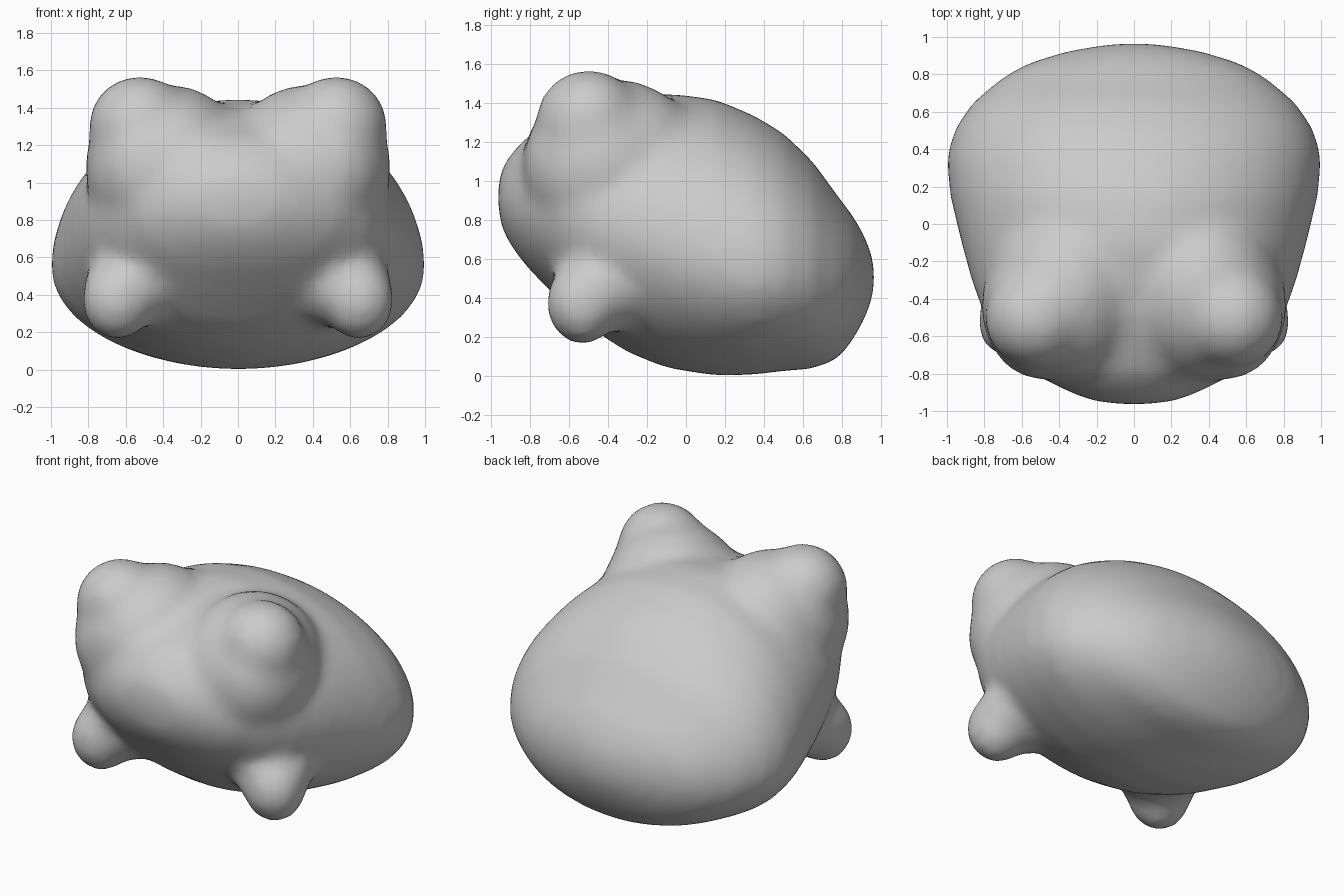
import bpy, bmesh
from math import sin, cos, pi
from mathutils import Matrix, Vector

cube = bpy.data.objects.get("Cube")
if cube:
    bpy.data.objects.remove(cube, do_unlink=True)

grey = bpy.data.materials.new("soft grey")
grey.use_nodes = True
grey.diffuse_color = (0.6, 0.6, 0.6, 1)
grey.node_tree.nodes["Principled BSDF"].inputs["Base Color"].default_value = (0.6, 0.6, 0.6, 1)

# Body cross-sections, nose to rump: y, bottom, top, widest height, half width
SECTIONS = [
    (-0.965, .86, .98, .92, .10), (-0.94, .74, 1.08, .90, .25),
    (-0.88, .64, 1.16, .88, .39), (-0.80, .54, 1.24, .87, .54),
    (-0.65, .39, 1.31, .84, .71), (-0.50, .25, 1.37, .80, .80),
    (-0.30, .12, 1.42, .74, .87), (-0.10, .04, 1.45, .67, .925),
    (0.15, 0, 1.42, .59, .985), (0.35, .005, 1.335, .54, 1.005),
    (0.50, .025, 1.245, .53, .965), (0.65, .035, 1.10, .52, .865),
    (0.78, .085, .92, .50, .71), (0.86, .19, .815, .50, .57),
    (0.925, .31, .70, .50, .36), (0.965, .43, .58, .50, .12),
]
SIDES = 48


def loft(bm):
    rings = []
    for y, low, high, mid, width in SECTIONS:
        ring = []
        for i in range(SIDES):
            a = 2 * pi * i / SIDES
            rise = high - mid if sin(a) > 0 else mid - low
            ring.append(bm.verts.new((width * cos(a), y, mid + rise * sin(a))))
        rings.append(ring)
    for r, s in zip(rings, rings[1:]):
        for i in range(SIDES):
            j = (i + 1) % SIDES
            bm.faces.new((r[i], r[j], s[j], s[i]))
    bm.faces.new(rings[0])
    bm.faces.new(rings[-1])


def blob_pair(bm, centre, size):
    for side in (1, -1):
        place = Matrix.Translation((side * centre[0], centre[1], centre[2]))
        bmesh.ops.create_icosphere(bm, subdivisions=3, radius=1,
                                   matrix=place @ Matrix.Diagonal(Vector(size)).to_4x4())


bm = bmesh.new()
loft(bm)
# Ears: rounded tips, cheeks below, broad inner shoulders
blob_pair(bm, (.525, -.50, 1.295), (.28, .275, .28))
blob_pair(bm, (.48, -.44, 1.08), (.34, .40, .40))
blob_pair(bm, (.36, -.37, 1.06), (.43, .48, .465))
# Paws: small tips on wider roots
blob_pair(bm, (.645, -.53, .37), (.195, .19, .215))
blob_pair(bm, (.58, -.45, .44), (.25, .25, .21))
blob_pair(bm, (.53, -.39, .45), (.27, .27, .23))
bmesh.ops.recalc_face_normals(bm, faces=bm.faces)

mesh = bpy.data.meshes.new("body_with_ears_and_paws")
bm.to_mesh(mesh)
bm.free()
mesh.materials.append(grey)
body = bpy.data.objects.new("body_with_ears_and_paws", mesh)
bpy.context.collection.objects.link(body)

# Merge the parts into one soft skin
remesh = body.modifiers.new("merge", 'REMESH')
remesh.mode = 'VOXEL'
remesh.voxel_size = 0.035
remesh.use_smooth_shade = True
soften = body.modifiers.new("soften", 'SMOOTH')
soften.factor = 0.5
soften.iterations = 18
